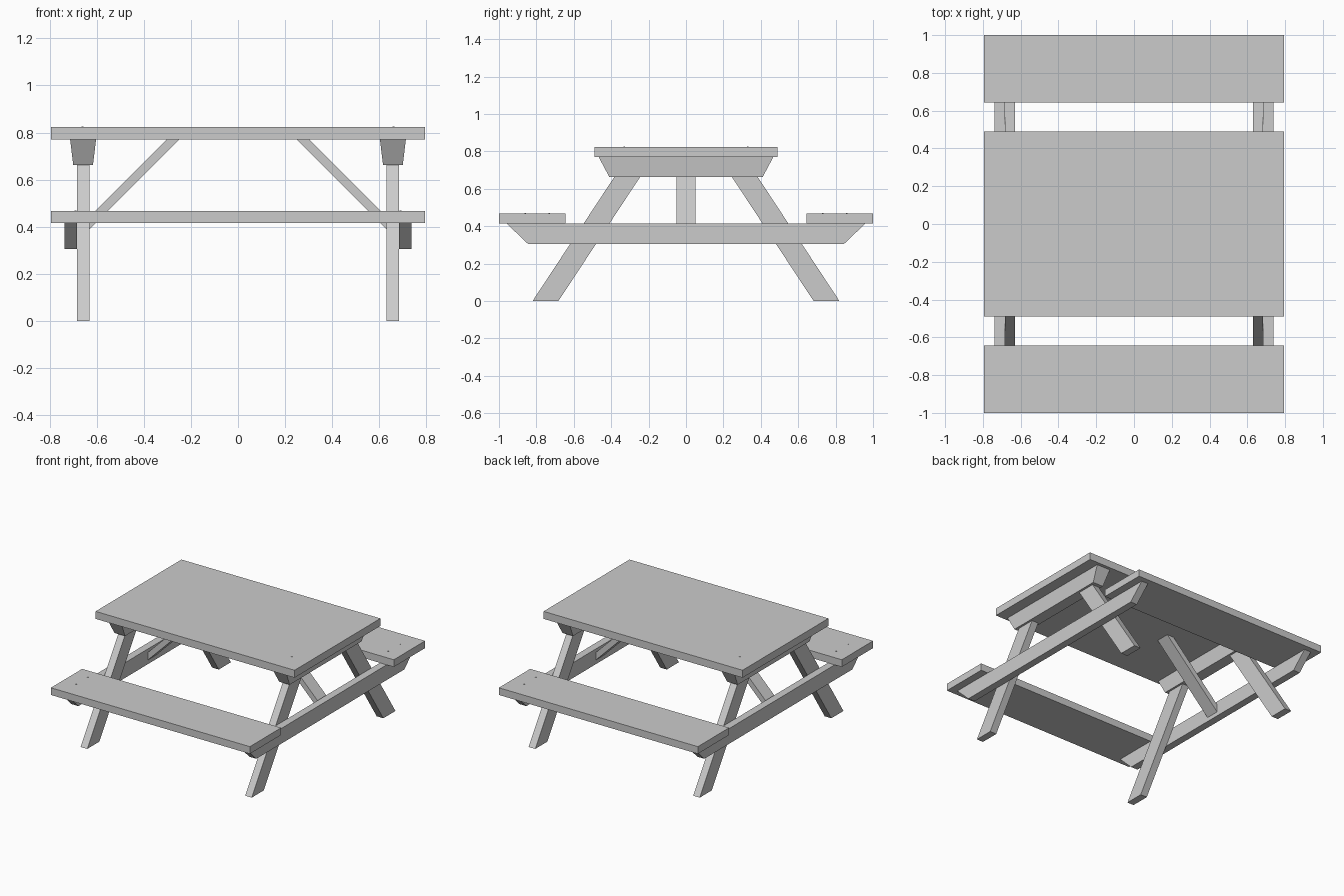
import bpy, bmesh

if "Cube" in bpy.data.objects:
    bpy.data.objects.remove(bpy.data.objects["Cube"])


def mesh_object(name, bm):
    bmesh.ops.recalc_face_normals(bm, faces=bm.faces)
    me = bpy.data.meshes.new(name)
    bm.to_mesh(me)
    bm.free()
    ob = bpy.data.objects.new(name, me)
    bpy.context.collection.objects.link(ob)
    return ob


def prism(name, bottom, top):
    """Solid between two matching outlines of 3D points."""
    bm = bmesh.new()
    a = [bm.verts.new(p) for p in bottom]
    b = [bm.verts.new(p) for p in top]
    bm.faces.new(a)
    bm.faces.new(b)
    n = len(a)
    for i in range(n):
        bm.faces.new((a[i], a[(i + 1) % n], b[(i + 1) % n], b[i]))
    return mesh_object(name, bm)


def rect(hx, y0, y1, z, cx=0):
    return [(cx - hx, y0, z), (cx + hx, y0, z), (cx + hx, y1, z), (cx - hx, y1, z)]


def extrude_x(name, profile, x0, x1):
    return prism(name, [(x0, y, z) for y, z in profile], [(x1, y, z) for y, z in profile])


def screw(name, x, y, z):
    bpy.ops.mesh.primitive_cylinder_add(vertices=8, radius=0.004, depth=0.006,
                                        location=(x, y, z - 0.001))
    bpy.context.object.name = name


# Table top
prism("table_top", rect(0.795, -0.49, 0.49, 0.77), rect(0.795, -0.49, 0.49, 0.824))

# Bench seats
for s, side in ((-1, "front"), (1, "back")):
    prism(side + "_seat", rect(0.795, s * 0.643, s * 1.0, 0.415),
          rect(0.795, s * 0.643, s * 1.0, 0.467))

for m, end in ((-1, "left"), (1, "right")):
    # Tapered cleat under the table top
    prism(end + "_cleat", rect(0.042, -0.41, 0.41, 0.663, m * 0.658),
          rect(0.055, -0.467, 0.467, 0.77, m * 0.658))

    # Beam carrying the seats
    extrude_x(end + "_seat_beam",
              [(-0.845, 0.305), (0.845, 0.305), (0.96, 0.415), (-0.96, 0.415)],
              m * 0.684, m * 0.738)

    # Diagonal brace from beam to table top
    brace = [(0.249, 0.77), (0.304, 0.77), (0.684, 0.39), (0.684, 0.335)]
    prism(end + "_brace", [(m * x, -0.05, z) for x, z in brace],
          [(m * x, 0.05, z) for x, z in brace])

    for s, side in ((-1, "front"), (1, "back")):
        # Splayed leg
        leg = [(0.682, 0), (0.82, 0), (0.359, 0.70), (0.221, 0.70)]
        extrude_x(f"{side}_{end}_leg", [(s * y, z) for y, z in leg], m * 0.631, m * 0.684)

        # Screw heads
        screw(f"{side}_{end}_top_screw", m * 0.66, s * 0.33, 0.824)
        for y in (0.73, 0.86):
            screw(f"{side}_{end}_seat_screw", m * 0.69, s * y, 0.467)
